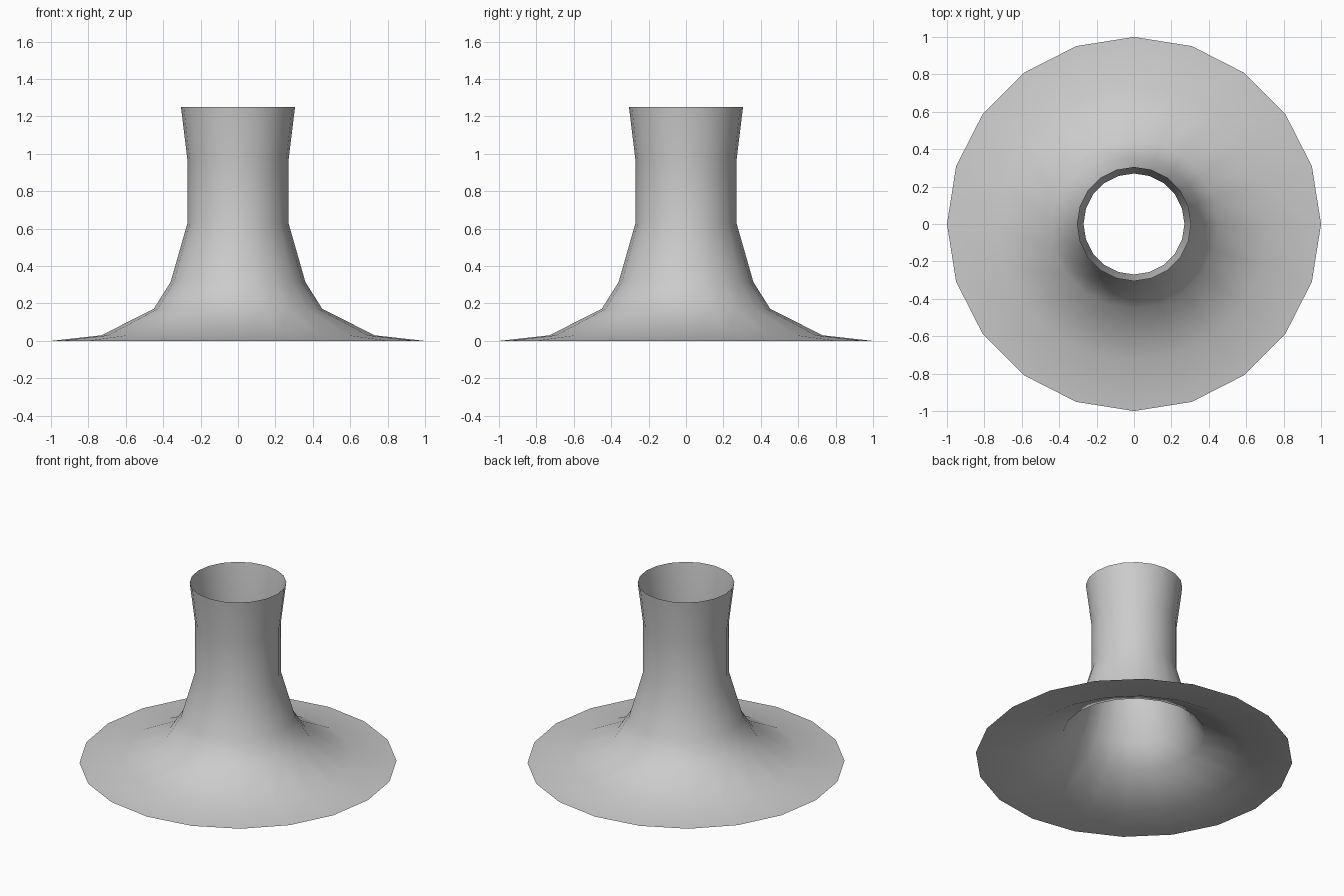
import bpy, bmesh
from math import cos, sin, pi

if "Cube" in bpy.data.objects:
    bpy.data.objects.remove(bpy.data.objects["Cube"])

SIDES = 20
# flared profile: (radius, height), base rim to neck lip
PROFILE = [(1.0, 0.0), (0.73, 0.03), (0.45, 0.172), (0.36, 0.315),
           (0.27, 0.63), (0.27, 0.965), (0.305, 1.25)]

# open single-sheet shell, hollow through the middle
bm = bmesh.new()
rings = [[bm.verts.new((r * cos(2 * pi * i / SIDES), r * sin(2 * pi * i / SIDES), z))
          for i in range(SIDES)] for r, z in PROFILE]
for low, high in zip(rings, rings[1:]):
    for i in range(SIDES):
        j = (i + 1) % SIDES
        face = bm.faces.new((low[i], low[j], high[j], high[i]))
        face.smooth = True

mesh = bpy.data.meshes.new("flared_funnel")
bm.to_mesh(mesh)
bm.free()
bpy.context.collection.objects.link(bpy.data.objects.new("flared_funnel", mesh))
